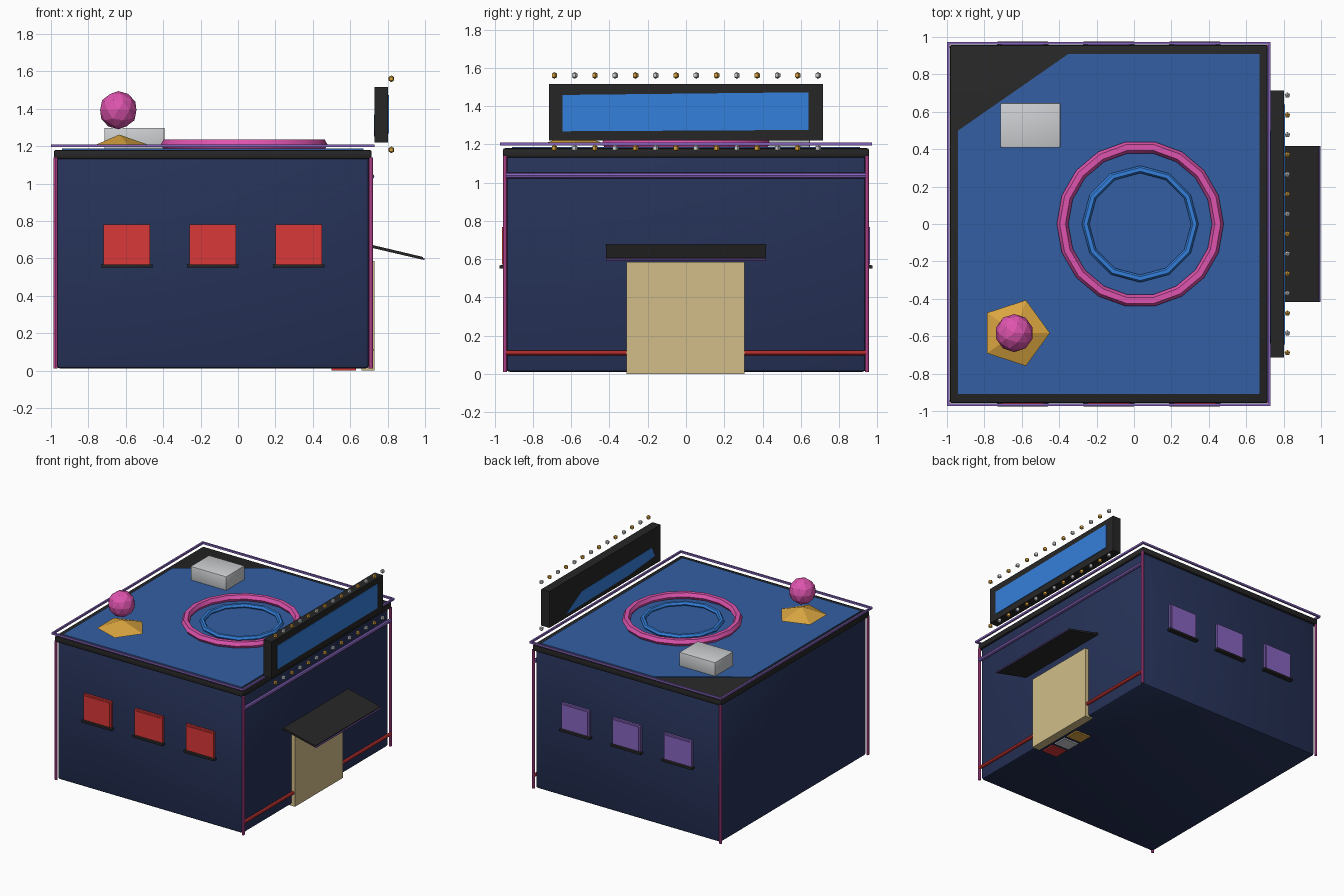
import bpy, bmesh, math
from mathutils import Vector

if "Cube" in bpy.data.objects:
    bpy.data.objects.remove(bpy.data.objects["Cube"])


def mat(name, hexcode):
    lin = []
    for i in (0, 2, 4):
        c = int(hexcode[i:i + 2], 16) / 255
        lin.append(c / 12.92 if c <= 0.04045 else ((c + 0.055) / 1.055) ** 2.4)
    m = bpy.data.materials.new(name)
    m.diffuse_color = (*lin, 1)
    m.use_nodes = True
    m.node_tree.nodes["Principled BSDF"].inputs["Base Color"].default_value = m.diffuse_color
    return m


NAVY = mat("navy", "263258")
BLACK = mat("black", "262626")
ROOF = mat("roof_blue", "335F A4".replace(" ", ""))
BLUE = mat("bright_blue", "3580DC")
PINK = mat("pink", "DE54AE")
PURPLE = mat("purple", "8664BE")
RED = mat("red", "DA3838")
TAN = mat("tan", "D2BE8A")
GOLD = mat("gold", "DAA540")
GREY = mat("light_grey", "CDCFD2")


def add(name, bm, m, smooth=True):
    bmesh.ops.recalc_face_normals(bm, faces=bm.faces[:])
    me = bpy.data.meshes.new(name)
    bm.to_mesh(me)
    bm.free()
    o = bpy.data.objects.new(name, me)
    bpy.context.collection.objects.link(o)
    me.materials.append(m)
    if smooth:
        bpy.ops.object.select_all(action='DESELECT')
        o.select_set(True)
        bpy.context.view_layer.objects.active = o
        bpy.ops.object.shade_smooth_by_angle(angle=math.radians(40))
    return o


def box(name, x0, x1, y0, y1, z0, z1, m, bevel=0):
    bm = bmesh.new()
    bmesh.ops.create_cube(bm, size=1)
    for v in bm.verts:
        v.co = Vector(((x0 + x1) / 2 + v.co.x * (x1 - x0),
                       (y0 + y1) / 2 + v.co.y * (y1 - y0),
                       (z0 + z1) / 2 + v.co.z * (z1 - z0)))
    if bevel:
        bmesh.ops.bevel(bm, geom=bm.edges[:], offset=bevel, segments=2,
                        profile=0.5, affect='EDGES')
    return add(name, bm, m, bool(bevel))


def prism(name, pts, offset, m):
    bm = bmesh.new()
    f = bm.faces.new([bm.verts.new(p) for p in pts])
    r = bmesh.ops.extrude_face_region(bm, geom=[f])
    top = [g for g in r["geom"] if isinstance(g, bmesh.types.BMVert)]
    bmesh.ops.translate(bm, verts=top, vec=offset)
    return add(name, bm, m, False)


def tube(name, a, b, r, m, sides=8):
    a, b = Vector(a), Vector(b)
    bm = bmesh.new()
    bmesh.ops.create_cone(bm, cap_ends=True, segments=sides, radius1=r, radius2=r,
                          depth=(b - a).length)
    rot = (b - a).to_track_quat('Z', 'Y')
    for v in bm.verts:
        v.co = rot @ v.co + (a + b) / 2
    return add(name, bm, m)


def ring(name, c, major, minor, n, k, m):
    bpy.ops.mesh.primitive_torus_add(location=c, major_radius=major, minor_radius=minor,
                                     major_segments=n, minor_segments=k)
    o = bpy.context.object
    o.name = name
    o.data.materials.append(m)
    bpy.ops.object.shade_smooth_by_angle(angle=math.radians(50))


# Building body, cornice and roof sheet with one clipped corner
box("body", -0.97, 0.70, -0.94, 0.94, 0.01, 1.15, NAVY, 0.02)
box("cornice", -0.985, 0.715, -0.957, 0.957, 1.13, 1.18, BLACK, 0.012)
prism("roof_sheet", [(-0.94, -0.91, 1.17), (0.67, -0.91, 1.17), (0.67, 0.91, 1.17),
                     (-0.35, 0.91, 1.17), (-0.94, 0.5, 1.17)], (0, 0, 0.017), ROOF)

# Floating rail around the roof
for s in (-1, 1):
    box("roof_rail_side", -1.0, 0.73, s * 0.966 - 0.007, s * 0.966 + 0.007,
        1.194, 1.209, PURPLE)
for x in (-0.993, 0.723):
    box("roof_rail_end", x - 0.007, x + 0.007, -0.966, 0.966, 1.194, 1.209, PURPLE)

# Corner light tubes
for x in (-0.975, 0.71):
    for y in (-0.946, 0.946):
        tube("corner_tube", (x, y, 0.01), (x, y, 1.14), 0.011, PINK)

# Light tubes on the entrance side
tube("upper_tube", (0.714, -0.94, 1.037), (0.714, 0.94, 1.037), 0.015, PURPLE)
for s in (-1, 1):
    tube("lower_tube", (0.712, s * 0.30, 0.11), (0.712, s * 0.94, 0.11), 0.013, RED)

# Windows and sills on both long sides
for s, m in ((-1, RED), (1, PURPLE)):
    for cx in (-0.595, -0.135, 0.325):
        y0, y1 = sorted((s * 0.93, s * 0.957))
        box("window_frame", cx - 0.125, cx + 0.125, y0, y1, 0.56, 0.78, m)
        y0, y1 = sorted((s * 0.95, s * 0.962))
        box("window_pane", cx - 0.113, cx + 0.113, y0, y1, 0.572, 0.768, m)
        y0, y1 = sorted((s * 0.93, s * 0.975))
        box("window_sill", cx - 0.138, cx + 0.138, y0, y1, 0.55, 0.568, BLACK, 0.005)

# Door, floor tiles under the entrance
box("door", 0.66, 0.73, -0.31, 0.305, 0.0, 0.585, TAN)
for y, m in ((-0.25, RED), (-0.11, GREY), (0.03, GOLD)):
    box("floor_tile", 0.50, 0.63, y - 0.055, y + 0.055, 0.0, 0.03, m)

# Sloping awning with a thin light strip on its lip
prism("awning", [(0.69, -0.418, 0.662), (0.99, -0.418, 0.592),
                 (0.99, -0.418, 0.607), (0.69, -0.418, 0.678)], (0, 0.836, 0), BLACK)
tube("awning_strip", (0.993, -0.418, 0.596), (0.993, 0.418, 0.596), 0.006, PURPLE, 6)

# Roof sign with a panel on both faces
box("sign_board", 0.73, 0.803, -0.715, 0.715, 1.22, 1.515, BLACK)
prism("sign_panel", [(0.80, -0.645, 1.268), (0.80, 0.64, 1.275),
                     (0.80, 0.64, 1.472), (0.80, -0.645, 1.458)], (0.008, 0, 0), BLUE)
prism("sign_back_panel", [(0.733, 0.5, 1.25), (0.733, 0.3, 1.36), (0.733, -0.6, 1.37),
                          (0.733, -0.64, 1.29), (0.733, -0.3, 1.26)], (-0.005, 0, 0), BLUE)

# Bulb rows above and below the sign
for z in (1.56, 1.18):
    for i in range(14):
        bm = bmesh.new()
        bmesh.ops.create_uvsphere(bm, u_segments=5, v_segments=3, radius=0.018)
        bmesh.ops.translate(bm, verts=bm.verts[:], vec=(0.82, -0.689 + i * 0.106, z))
        add("bulb", bm, GREY if i % 2 else GOLD, False)

# Roof rings
ring("outer_ring", (0.033, 0, 1.208), 0.415, 0.031, 18, 6, PINK)
ring("inner_ring", (0.033, 0, 1.198), 0.292, 0.02, 12, 6, BLUE)

# Roof vent unit
box("vent_unit", -0.715, -0.392, 0.408, 0.647, 1.17, 1.298, GREY, 0.008)

# Pentagonal base with a ball above it
bm = bmesh.new()
bmesh.ops.create_cone(bm, cap_ends=True, segments=5, radius1=0.185, radius2=0.0, depth=0.065)
for v in bm.verts:
    x, y = v.co.x, v.co.y
    v.co = Vector((-0.635 + y, -0.583 - x, v.co.z + 1.229))
bmesh.ops.remove_doubles(bm, verts=bm.verts[:], dist=0.0001)
add("pentagon_base", bm, GOLD, False)

bm = bmesh.new()
bmesh.ops.create_icosphere(bm, subdivisions=2, radius=0.102)
bmesh.ops.translate(bm, verts=bm.verts[:], vec=(-0.64, -0.583, 1.392))
add("roof_ball", bm, PINK, False)
